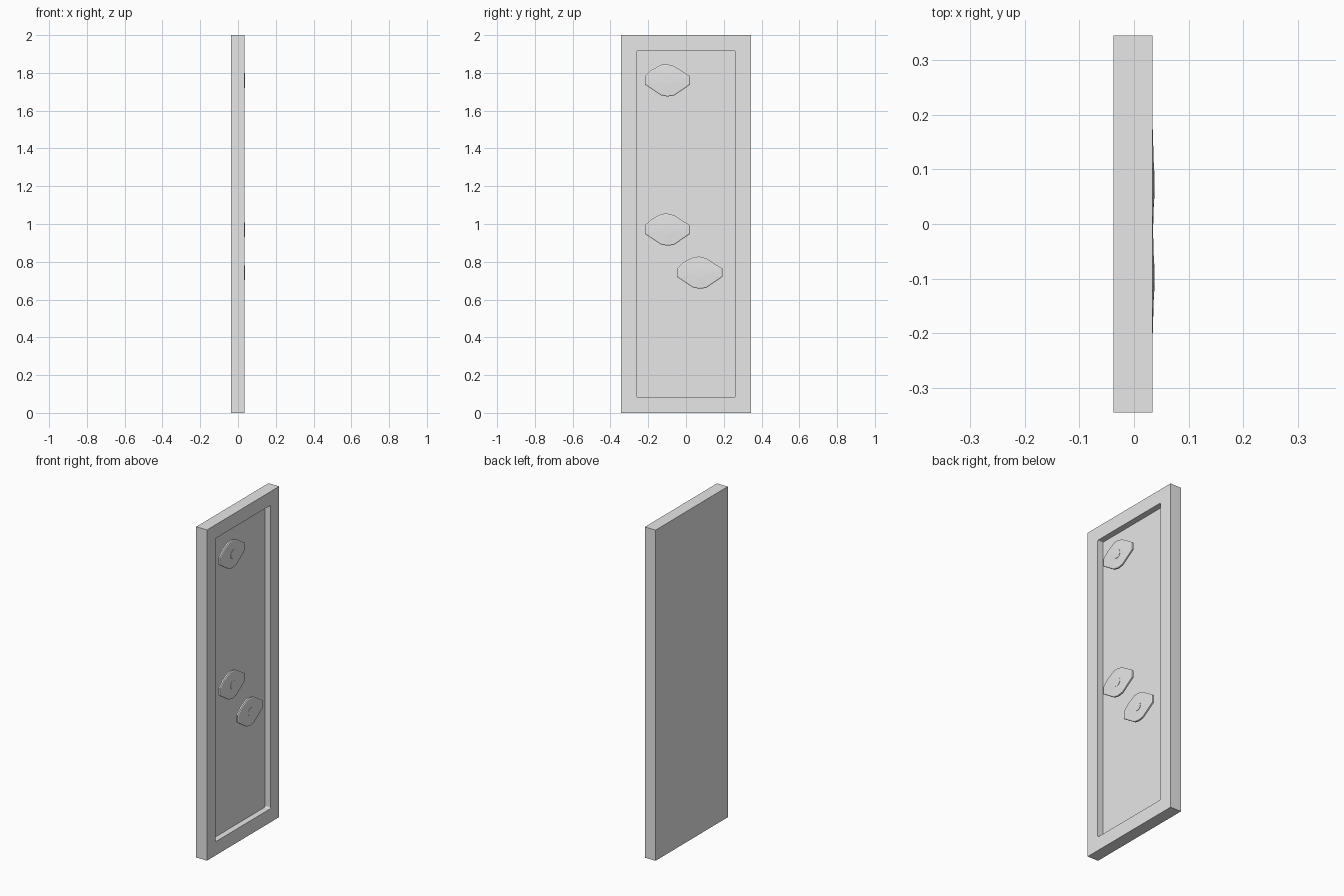
import bpy, bmesh, math
from mathutils import Matrix, Vector

if "Cube" in bpy.data.objects:
    bpy.data.objects.remove(bpy.data.objects["Cube"])

grey = bpy.data.materials.new("plain grey")
grey.diffuse_color = (0.8, 0.8, 0.8, 1)
grey.use_nodes = True
grey.node_tree.nodes["Principled BSDF"].inputs["Base Color"].default_value = grey.diffuse_color

X_BACK, X_FRONT, X_FLOOR = -0.038, 0.034, -0.002


def finish(bm, name):
    bmesh.ops.recalc_face_normals(bm, faces=bm.faces[:])
    mesh = bpy.data.meshes.new(name)
    bm.to_mesh(mesh)
    bm.free()
    mesh.materials.append(grey)
    obj = bpy.data.objects.new(name, mesh)
    bpy.context.collection.objects.link(obj)
    return obj


# Slab with a recessed panel on its +x side
bm = bmesh.new()
bmesh.ops.create_cube(bm, size=1)
for v in bm.verts:
    v.co = Vector((X_FRONT if v.co.x > 0 else X_BACK, v.co.y * 0.69, 1 + v.co.z * 2))
bm.normal_update()
face = max(bm.faces, key=lambda f: f.normal.x)
bmesh.ops.inset_region(bm, faces=[face], thickness=0.083, use_even_offset=True)
floor = bmesh.ops.extrude_discrete_faces(bm, faces=[face])["faces"][0]
for v in floor.verts:
    v.co.x = X_FLOOR
corners = [e for v in floor.verts for e in v.link_edges
           if abs(e.verts[0].co.x - e.verts[1].co.x) > 0.01]
bmesh.ops.bevel(bm, geom=corners, offset=0.008, segments=3, profile=0.5, affect='EDGES')
finish(bm, "recessed_slab")

# Uneven rounded outline shared by the three plates (y, z)
OUTLINE = [(-.12, -.022), (-.035, -.078), (0, -.085), (.035, -.08), (.12, -.022),
           (.12, .022), (.035, .076), (0, .085), (-.03, .084), (-.085, .055), (-.12, .022)]


def plate(name, y, z):
    # Thin plate with a chamfered rim and a very shallow crown
    bm = bmesh.new()
    rings = []
    for x, s in ((0.022, 1), (0.031, 1), (0.034, 0.94), (0.0365, 0.25)):
        rings.append([bm.verts.new((x, y + a * s, z + b * s)) for a, b in OUTLINE])
    n = len(OUTLINE)
    for lo, hi in zip(rings, rings[1:]):
        for i in range(n):
            j = (i + 1) % n
            bm.faces.new((lo[i], lo[j], hi[j], hi[i]))
    bm.faces.new(rings[0][::-1])
    bm.faces.new(rings[-1])
    finish(bm, name)


def peg(name, y, z):
    # Round peg joining the plate to the panel floor
    bm = bmesh.new()
    x0, x1 = X_FLOOR - 0.004, 0.038
    place = Matrix.Translation(((x0 + x1) / 2, y, z)) @ Matrix.Rotation(math.pi / 2, 4, 'Y')
    bmesh.ops.create_cone(bm, cap_ends=True, segments=16, radius1=0.026,
                          radius2=0.026, depth=x1 - x0, matrix=place)
    finish(bm, name)


for label, y, z in (("top", -0.098, 1.76), ("middle", -0.098, 0.97), ("lower", 0.072, 0.742)):
    plate(label + "_plate", y, z)
    peg(label + "_peg", y, z)
